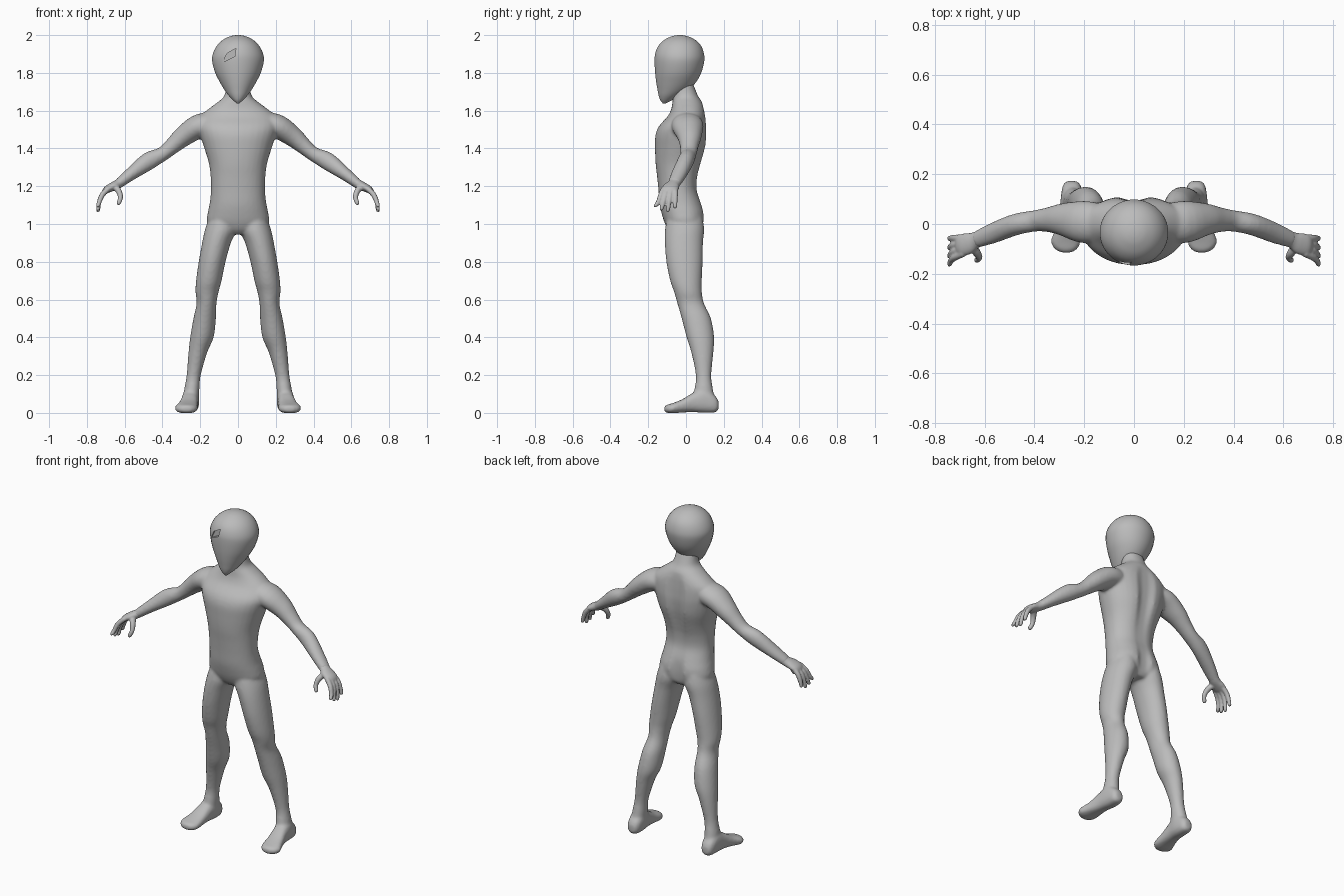
import bpy, bmesh, math
from mathutils import Vector

skin = bpy.data.materials.new("grey_skin")
skin.diffuse_color = (0.5, 0.5, 0.5, 1)
N = 32


def refine(rows, steps=4):
    """Catmull-Rom interpolation of section rows."""
    out = []
    for i in range(len(rows) - 1):
        p0, p1 = rows[max(i - 1, 0)], rows[i]
        p2, p3 = rows[i + 1], rows[min(i + 2, len(rows) - 1)]
        for k in range(steps):
            t = k / steps
            out.append([0.5 * (2 * b + (c - a) * t + (2 * a - 5 * b + 4 * c - d) * t * t
                               + (3 * b - a - 3 * c + d) * t ** 3)
                        for a, b, c, d in zip(p0, p1, p2, p3)])
    out.append(list(rows[-1]))
    return out


def oval(power=1.0):
    for k in range(N):
        a = 2 * math.pi * (k + 0.5) / N
        c, s = math.cos(a), math.sin(a)
        yield math.copysign(abs(c) ** power, c), math.copysign(abs(s) ** power, s)


def loft(bm, rings):
    """Skin a list of point rings and close both ends."""
    vs = [[bm.verts.new(p) for p in ring] for ring in rings]
    new = [bm.faces.new(vs[0]), bm.faces.new(vs[-1])]
    for a, b in zip(vs, vs[1:]):
        for k in range(N):
            j = (k + 1) % N
            new.append(bm.faces.new((a[k], a[j], b[j], b[k])))
    bmesh.ops.recalc_face_normals(bm, faces=new)


def stack(bm, rows, side=1, power=1.0):
    """Horizontal sections: z, x min, x max, y front, y back, back groove depth."""
    rings = []
    for z, x0, x1, yf, yb, g in refine(rows):
        ring = []
        for c, s in oval(power):
            x = (x0 + x1) / 2 + c * (x1 - x0) / 2
            y = (yf + yb) / 2 + s * (yb - yf) / 2
            if s > 0:
                y -= g * math.exp(-(x / 0.035) ** 2)
            ring.append((side * x, y, z))
        rings.append(ring)
    loft(bm, rings)


def tube(bm, rows, side=1):
    """Sections across a path: x, y, z, radius towards y, other radius."""
    rows = refine(rows)
    pts = [Vector(r[:3]) for r in rows]
    rings = []
    for i, r in enumerate(rows):
        t = (pts[min(i + 1, len(pts) - 1)] - pts[max(i - 1, 0)]).normalized()
        a = (Vector((0, 1, 0)) - t * t.y).normalized()
        b = t.cross(a)
        ring = [pts[i] + a * (c * r[3]) + b * (s * r[4]) for c, s in oval()]
        rings.append([(side * p.x, p.y, p.z) for p in ring])
    loft(bm, rings)


def finish(name, bm, voxel=0, smooth=0):
    me = bpy.data.meshes.new(name)
    bm.to_mesh(me)
    bm.free()
    me.materials.append(skin)
    ob = bpy.data.objects.new(name, me)
    bpy.context.collection.objects.link(ob)
    if voxel:
        m = ob.modifiers.new("fuse", 'REMESH')
        m.mode, m.voxel_size, m.use_smooth_shade = 'VOXEL', voxel, True
        m = ob.modifiers.new("soften", 'SMOOTH')
        m.factor, m.iterations = 0.5, smooth
    return ob


# Body: torso, neck, arms, legs and feet fused into one skin
body = bmesh.new()
torso = [  # z, half width, front, back, groove
    (0.945, 0.06, -0.07, 0.06, 0), (0.97, 0.12, -0.095, 0.085, 0.01),
    (1.01, 0.163, -0.115, 0.10, 0.025), (1.06, 0.160, -0.13, 0.10, 0.025),
    (1.11, 0.150, -0.14, 0.085, 0.012), (1.18, 0.143, -0.146, 0.062, 0.008),
    (1.25, 0.145, -0.153, 0.066, 0.012), (1.32, 0.154, -0.161, 0.085, 0.02),
    (1.40, 0.178, -0.164, 0.108, 0.03), (1.47, 0.20, -0.162, 0.115, 0.03),
    (1.52, 0.212, -0.142, 0.113, 0.028), (1.57, 0.20, -0.097, 0.107, 0.02),
    (1.61, 0.155, -0.078, 0.099, 0.01), (1.645, 0.108, -0.072, 0.085, 0),
    (1.68, 0.072, -0.068, 0.063, 0), (1.75, 0.060, -0.062, 0.035, 0)]
stack(body, [(z, -w, w, f, b, g) for z, w, f, b, g in torso], power=0.92)

leg = [  # z, inner x, outer x, front, back
    (1.06, 0.03, 0.14, -0.09, 0.08), (0.98, 0.006, 0.172, -0.11, 0.096),
    (0.90, 0.038, 0.190, -0.112, 0.090), (0.80, 0.066, 0.208, -0.104, 0.088),
    (0.70, 0.087, 0.222, -0.084, 0.084), (0.64, 0.103, 0.225, -0.063, 0.084),
    (0.58, 0.114, 0.219, -0.046, 0.095), (0.50, 0.117, 0.236, -0.023, 0.132),
    (0.40, 0.129, 0.253, 0.003, 0.149), (0.32, 0.163, 0.262, 0.028, 0.145),
    (0.20, 0.197, 0.272, 0.052, 0.134), (0.13, 0.204, 0.284, 0.045, 0.142),
    (0.06, 0.208, 0.292, 0.03, 0.155)]
arm = [(0.10, 0.005, 1.53, 0.07, 0.06), (0.20, 0.008, 1.52, 0.085, 0.064),
       (0.285, 0.018, 1.467, 0.066, 0.055), (0.345, 0.017, 1.415, 0.050, 0.044),
       (0.40, 0.012, 1.370, 0.043, 0.038), (0.475, -0.002, 1.332, 0.043, 0.047),
       (0.57, -0.038, 1.262, 0.041, 0.034), (0.635, -0.064, 1.212, 0.033, 0.026)]
foot = [  # y, centre x, half width, bottom, top
    (0.173, 0.25, 0.018, 0.02, 0.06), (0.155, 0.25, 0.036, 0.003, 0.09),
    (0.10, 0.25, 0.045, 0.0, 0.13), (0.04, 0.256, 0.045, 0.004, 0.108),
    (-0.02, 0.265, 0.052, 0.002, 0.072), (-0.07, 0.274, 0.060, -0.002, 0.052),
    (-0.10, 0.273, 0.046, 0.0, 0.043), (-0.115, 0.272, 0.02, 0.008, 0.034)]
for s in (1, -1):
    stack(body, [r + (0,) for r in leg], s)
    tube(body, arm, s)
    loft(body, [[(s * (x + c * w), y, (lo + hi) / 2 + v * (hi - lo) / 2)
                 for c, v in oval(0.8)] for y, x, w, lo, hi in refine(foot)])
finish("body", body, 0.0085, 6)

# Hands: palm, four curled fingers and a thumb
palm = [(0.60, -0.048, 1.238, 0.034, 0.027), (0.635, -0.064, 1.212, 0.033, 0.025),
        (0.665, -0.078, 1.197, 0.043, 0.023), (0.695, -0.086, 1.182, 0.043, 0.019),
        (0.710, -0.090, 1.168, 0.034, 0.012)]
for s, label in ((1, "left"), (-1, "right")):
    hand = bmesh.new()
    tube(hand, palm, s)
    for y0, y1, tip in ((-0.118, -0.162, 1.095), (-0.098, -0.130, 1.078),
                        (-0.077, -0.096, 1.070), (-0.056, -0.058, 1.088)):
        tube(hand, [(0.685, y0, 1.188, 0.014, 0.014),
                    (0.718, (y0 * 2 + y1) / 3, 1.155, 0.014, 0.014),
                    (0.735, (y0 + y1 * 2) / 3, 1.115, 0.012, 0.012),
                    (0.741, y1, tip, 0.010, 0.010),
                    (0.741, y1, tip - 0.006, 0.004, 0.004)], s)
    tube(hand, [(0.655, -0.085, 1.20, 0.02, 0.018), (0.632, -0.115, 1.175, 0.017, 0.016),
                (0.622, -0.135, 1.14, 0.013, 0.013), (0.633, -0.146, 1.108, 0.011, 0.011),
                (0.636, -0.148, 1.102, 0.004, 0.004)], s)
    finish(label + "_hand", hand, 0.005, 3)

# Head: egg-shaped skull tapering to a pointed chin
head = bmesh.new()
skull = [  # z, half width, front, back
    (1.638, 0.006, -0.122, -0.108), (1.655, 0.026, -0.136, -0.075),
    (1.68, 0.050, -0.145, -0.03), (1.71, 0.072, -0.151, 0.015),
    (1.75, 0.096, -0.158, 0.053), (1.80, 0.121, -0.164, 0.081),
    (1.86, 0.137, -0.167, 0.097), (1.90, 0.134, -0.164, 0.096),
    (1.94, 0.115, -0.149, 0.082), (1.97, 0.087, -0.122, 0.056),
    (1.99, 0.052, -0.086, 0.020), (1.998, 0.024, -0.058, -0.010),
    (2.0, 0.004, -0.038, -0.030)]
stack(head, [(z, -w, w, f, b, 0) for z, w, f, b in skull])
head = finish("head", head)

# Slanted eye socket cut into one side of the face
cut = bmesh.new()
outline = [(-0.080, 1.857), (-0.058, 1.903), (-0.011, 1.930), (-0.017, 1.887)]
front = [cut.verts.new((x, -0.25, z)) for x, z in outline]
back = [cut.verts.new((x, -0.137, z)) for x, z in outline]
cut.faces.new(front)
cut.faces.new(back)
for k in range(4):
    j = (k + 1) % 4
    cut.faces.new((front[k], front[j], back[j], back[k]))
bmesh.ops.recalc_face_normals(cut, faces=cut.faces[:])
cutter = finish("eye_cutter", cut)
cutter.hide_render = True
m = head.modifiers.new("eye_socket", 'BOOLEAN')
m.operation, m.object, m.solver = 'DIFFERENCE', cutter, 'EXACT'
bpy.context.view_layer.objects.active = head
head.select_set(True)
bpy.ops.object.modifier_apply(modifier=m.name)
bpy.data.objects.remove(cutter)
bpy.ops.object.shade_smooth_by_angle(angle=math.radians(40))
